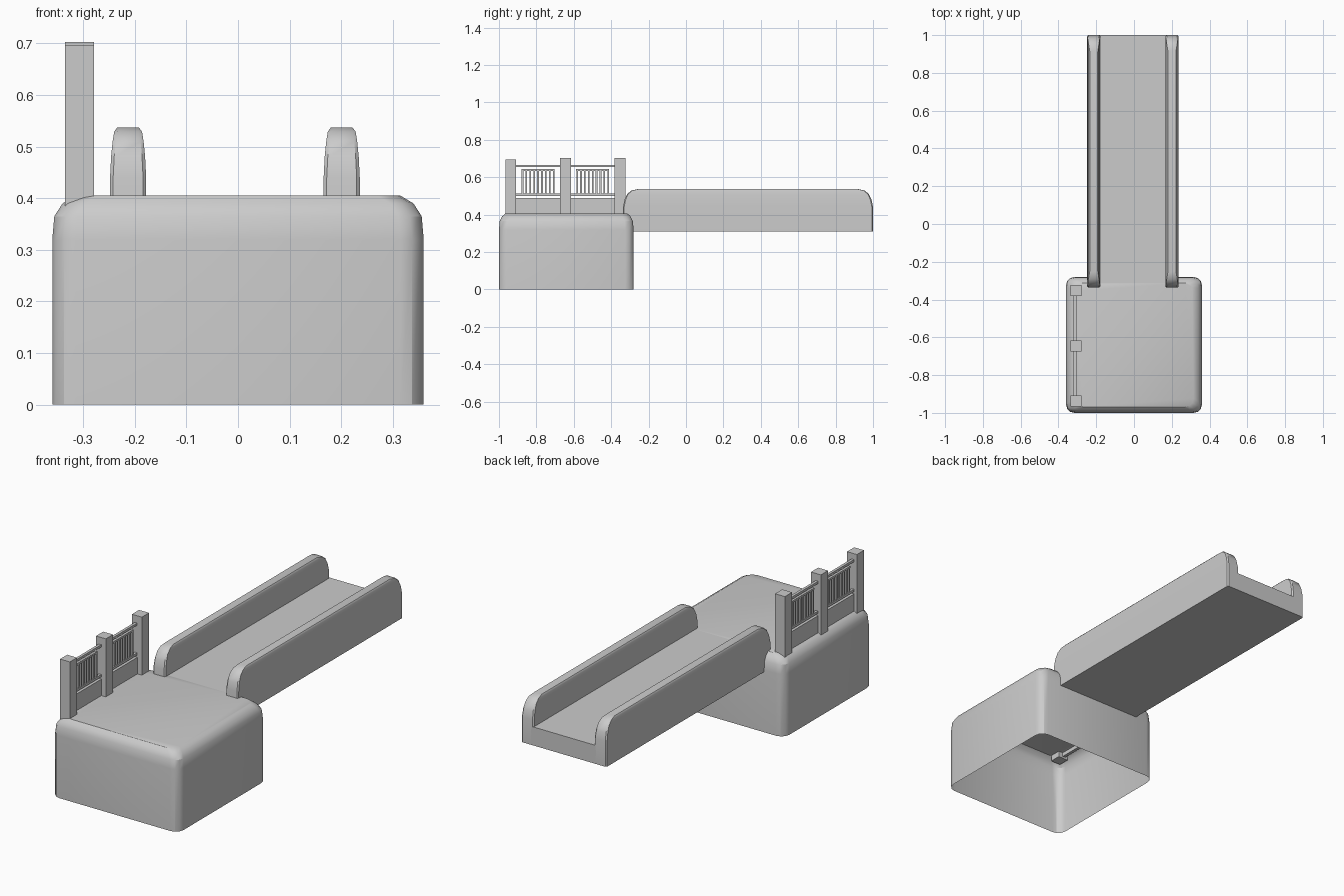
import bpy, bmesh, math

if "Cube" in bpy.data.objects:
    bpy.data.objects.remove(bpy.data.objects["Cube"])

def finish(bm, name, smooth=None):
    bmesh.ops.recalc_face_normals(bm, faces=bm.faces)
    me = bpy.data.meshes.new(name)
    bm.to_mesh(me)
    bm.free()
    ob = bpy.data.objects.new(name, me)
    bpy.context.collection.objects.link(ob)
    if smooth:
        bpy.ops.object.select_all(action='DESELECT')
        ob.select_set(True)
        bpy.context.view_layer.objects.active = ob
        bpy.ops.object.shade_smooth_by_angle(angle=math.radians(smooth))
    return ob

def add_box(bm, x0, x1, y0, y1, z0, z1):
    vs = bmesh.ops.create_cube(bm, size=1)['verts']
    for v in vs:
        v.co.x = x1 if v.co.x > 0 else x0
        v.co.y = y1 if v.co.y > 0 else y0
        v.co.z = z1 if v.co.z > 0 else z0

def rounded_rect(x0, x1, y0, y1, r, seg=3):
    pts = []
    for k, (cx, cy) in enumerate([(x1 - r, y1 - r), (x0 + r, y1 - r),
                                  (x0 + r, y0 + r), (x1 - r, y0 + r)]):
        for i in range(seg + 1):
            a = math.pi / 2 * (k + i / seg)
            pts.append((cx + r * math.cos(a), cy + r * math.sin(a)))
    return pts

def loft(name, bounds, levels, r, bottom, smooth, seg=3):
    """Stack rounded rectangles; each level is (z, x inset, y inset)."""
    x0, x1, y0, y1 = bounds
    bm = bmesh.new()
    rings = []
    for z, dx, dy in levels:
        pts = rounded_rect(x0 + dx, x1 - dx, y0 + dy, y1 - dy, r, seg)
        rings.append([bm.verts.new((x, y, z)) for x, y in pts])
    for a, b in zip(rings, rings[1:]):
        for i in range(len(a)):
            j = (i + 1) % len(a)
            bm.faces.new((a[i], a[j], b[j], b[i]))
    bm.faces.new(rings[-1])
    if bottom:
        bm.faces.new(rings[0][::-1])
    return finish(bm, name, smooth)

# Hollow platform block, open underneath
loft("platform", (-0.36, 0.36, -1.0, -0.28),
     [(0, 0, 0), (0.32, 0, 0), (0.365, 0.004, 0.004),
      (0.39, 0.02, 0.016), (0.405, 0.045, 0.032)], 0.045, False, 30)

# Walkway deck
bm = bmesh.new()
add_box(bm, -0.19, 0.18, -0.335, 1.0, 0.31, 0.405)
finish(bm, "walkway_deck")

# Side walls with rounded tops and ends
wall_levels = [(0.31, 0, 0), (0.44, 0, 0), (0.48, 0.002, 0.008),
               (0.51, 0.005, 0.022), (0.529, 0.008, 0.045), (0.537, 0.014, 0.08)]
for name, cx in (("left_wall", -0.213), ("right_wall", 0.201)):
    loft(name, (cx - 0.035, cx + 0.035, -0.337, 1.0), wall_levels, 0.006, True, 40, 1)

# Fence posts
post_y = (-0.937, -0.645, -0.353)
bm = bmesh.new()
for y, top in zip(post_y, (0.696, 0.703, 0.703)):
    add_box(bm, -0.335, -0.279, y - 0.029, y + 0.029, 0.375, top)
finish(bm, "fence_posts")

# Kick panels, rails and balusters between the posts
FX = -0.312
panels, rails, bars = bmesh.new(), bmesh.new(), bmesh.new()
for a, b in zip(post_y, post_y[1:]):
    y0, y1 = a + 0.025, b - 0.025
    mid = (a + b) / 2
    add_box(panels, FX - 0.008, FX + 0.008, y0, y1, 0.385, 0.49)
    for z in (0.507, 0.66):
        add_box(rails, FX - 0.007, FX + 0.007, y0, y1, z - 0.006, z + 0.006)
    add_box(rails, FX - 0.006, FX + 0.006, mid - 0.088, mid + 0.088, 0.634, 0.643)
    for i in range(9):
        y = mid + (i - 4) * 0.0208
        add_box(bars, FX - 0.005, FX + 0.005, y - 0.0045, y + 0.0045, 0.51, 0.638)
finish(panels, "fence_panels")
finish(rails, "fence_rails")
finish(bars, "fence_balusters")
